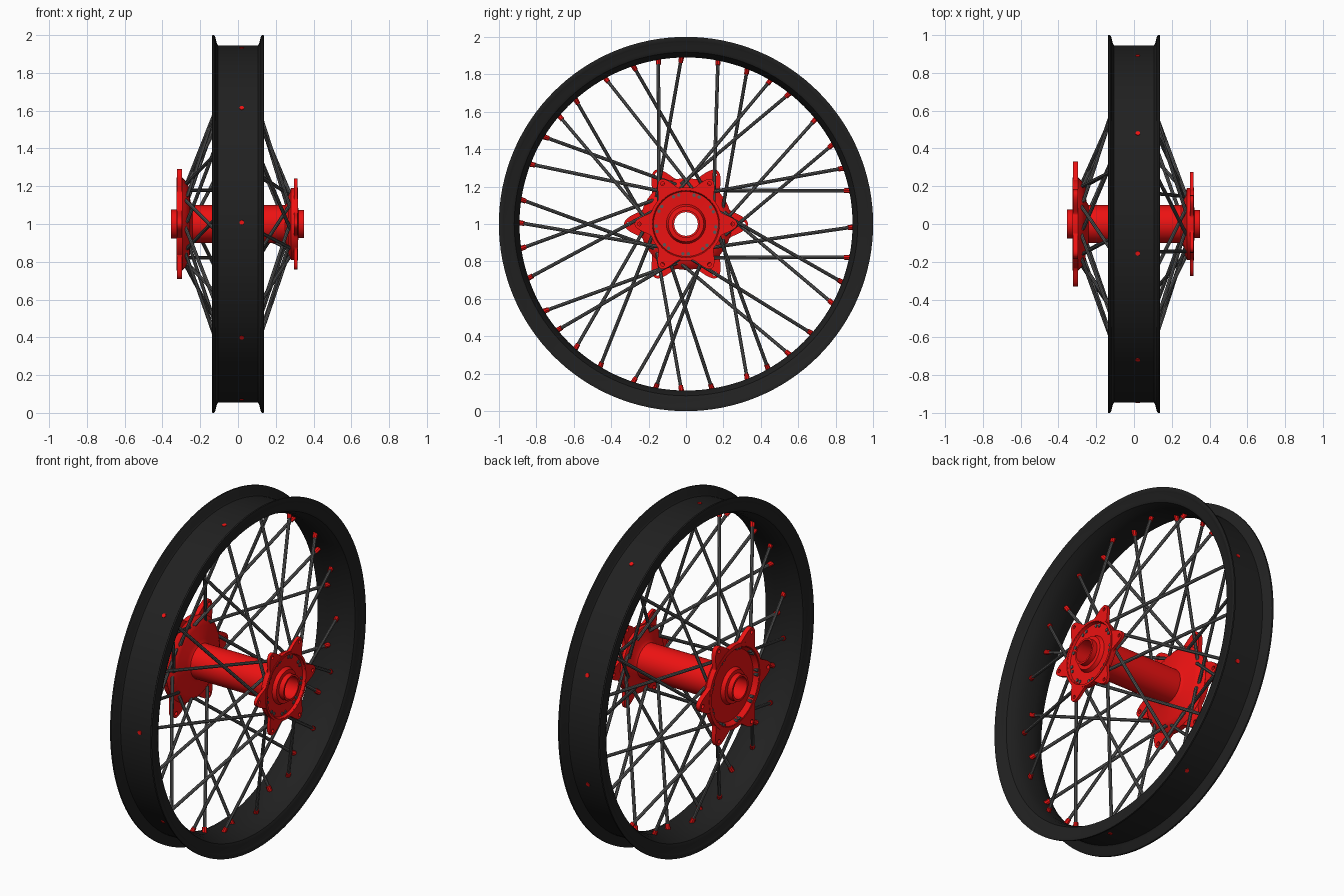
import bpy, bmesh
from math import sin, cos, radians, pi
from mathutils import Vector

if "Cube" in bpy.data.objects:
    bpy.data.objects.remove(bpy.data.objects["Cube"])


def material(name, rgb):
    m = bpy.data.materials.new(name)
    m.diffuse_color = (*rgb, 1)
    m.use_nodes = True
    m.node_tree.nodes["Principled BSDF"].inputs["Base Color"].default_value = m.diffuse_color
    return m


BLACK = material("black_alloy", (0.015, 0.015, 0.015))
RED = material("red_anodised", (0.85, 0.006, 0.006))
STEEL = material("spoke_steel", (0.1, 0.1, 0.1))


def polar(x, r, deg):
    """Point on the wheel: x along the axle, angle measured from +y towards +z."""
    a = radians(deg)
    return Vector((x, r * cos(a), 1 + r * sin(a)))


def finish(obj, mat, angle=35):
    obj.data.materials.clear()
    obj.data.materials.append(mat)
    bpy.ops.object.select_all(action='DESELECT')
    bpy.context.view_layer.objects.active = obj
    obj.select_set(True)
    bpy.ops.object.shade_smooth_by_angle(angle=radians(angle))


def from_bmesh(name, bm, mat):
    bmesh.ops.recalc_face_normals(bm, faces=bm.faces)
    me = bpy.data.meshes.new(name)
    bm.to_mesh(me)
    bm.free()
    obj = bpy.data.objects.new(name, me)
    bpy.context.collection.objects.link(obj)
    finish(obj, mat)


def lathe(name, profile, seg, mat):
    """Revolve a closed (x, radius) profile about the axle."""
    bm = bmesh.new()
    rings = [[bm.verts.new(polar(x, r, 360 * i / seg)) for x, r in profile] for i in range(seg)]
    n = len(profile)
    for i in range(seg):
        a, b = rings[i], rings[(i + 1) % seg]
        for j in range(n):
            k = (j + 1) % n
            bm.faces.new((a[j], a[k], b[k], b[j]))
    from_bmesh(name, bm, mat)


def rod(bm, p, q, r, seg=8, r2=None):
    """Add a cylinder between two points."""
    d = q - p
    m = d.to_track_quat('Z', 'Y').to_matrix().to_4x4()
    m.translation = (p + q) / 2
    bmesh.ops.create_cone(bm, cap_ends=True, segments=seg, radius1=r,
                          radius2=r if r2 is None else r2, depth=d.length, matrix=m)


def lobed_plate(name, x0, x1, base, tip, bore, hole_r):
    """Six-lobed mounting plate with a bolt hole in each lobe."""
    cu = bpy.data.curves.new(name, 'CURVE')
    cu.dimensions = '2D'
    cu.fill_mode = 'BOTH'
    cu.extrude = (x1 - x0) / 2

    def loop(pts):
        s = cu.splines.new('POLY')
        s.points.add(len(pts) - 1)
        for sp, (u, v) in zip(s.points, pts):
            sp.co = (u, v, 0, 1)
        s.use_cyclic_u = True

    def circle(c, r, n):
        loop([(c[0] + r * cos(2 * pi * i / n), c[1] + r * sin(2 * pi * i / n)) for i in range(n)])

    outline = []
    for i in range(180):
        off = abs((i * 2 + 30) % 60 - 30)
        w = max(0, 1 - off / 20)
        r = base + (tip - base) * w * w * (3 - 2 * w)
        outline.append((r * cos(radians(i * 2)), r * sin(radians(i * 2))))
    loop(outline)
    circle((0, 0), bore, 64)
    for i in range(6):
        a = i * pi / 3
        circle(((tip - 0.026) * cos(a), (tip - 0.026) * sin(a)), hole_r, 12)
    obj = bpy.data.objects.new(name, cu)
    bpy.context.collection.objects.link(obj)
    obj.location = ((x0 + x1) / 2, 0, 1)
    obj.rotation_euler = (pi / 2, 0, pi / 2)
    bpy.ops.object.select_all(action='DESELECT')
    bpy.context.view_layer.objects.active = obj
    obj.select_set(True)
    bpy.ops.object.convert(target='MESH')
    finish(bpy.context.view_layer.objects.active, RED)


# Rim: symmetric half profile mirrored across x = 0
half = [(0.105, 0.945), (0.112, 0.955), (0.120, 0.990), (0.127, 1.0), (0.136, 1.0), (0.138, 0.992),
        (0.134, 0.975), (0.130, 0.968), (0.130, 0.935), (0.122, 0.918), (0.085, 0.900), (0.040, 0.890)]
lathe("rim", half + [(-x, r) for x, r in reversed(half)], 128, BLACK)

# Hub: hollow tube with a large dished flange on the left and a small one on the right
hub = [(-0.355, 0.063), (-0.355, 0.076), (-0.325, 0.076), (-0.322, 0.095), (-0.300, 0.105),
       (-0.295, 0.205), (-0.325, 0.225), (-0.325, 0.245), (-0.295, 0.245), (-0.275, 0.225),
       (-0.258, 0.195), (-0.252, 0.120), (-0.240, 0.100),
       (0.250, 0.100), (0.262, 0.115), (0.266, 0.155), (0.280, 0.190), (0.318, 0.193),
       (0.318, 0.180), (0.300, 0.174), (0.297, 0.105), (0.318, 0.095), (0.320, 0.074),
       (0.350, 0.074), (0.350, 0.063)]
lathe("hub", hub, 64, RED)

# Mounting plates
lobed_plate("left_disc_mount", -0.323, -0.296, 0.242, 0.332, 0.22, 0.012)
lobed_plate("right_disc_mount", 0.296, 0.314, 0.196, 0.275, 0.178, 0.010)

# Spokes: nine groups of four -> (rim angle, side, hub angle shift)
pattern = [(0, 1, 55), (9, -1, -45), (19.5, 1, -55), (32, -1, 45)]
spokes, nipples = bmesh.new(), bmesh.new()
for k in range(9):
    for off, side, shift in pattern:
        ang = 179.5 + 40 * k + off
        stagger = 0.006 if shift > 0 else -0.006
        x, r, face = (0.276, 0.160, 0.304) if side > 0 else (-0.274, 0.215, -0.320)
        hub_pt = polar(x + stagger, r, ang + shift)
        rim_pt = polar(0.02 * side, 0.895, ang)
        d = (rim_pt - hub_pt).normalized()
        rod(spokes, hub_pt, rim_pt, 0.0095)
        # bent end and head showing through the flange
        rod(spokes, hub_pt, polar(face, r, ang + shift), 0.0095)
        # nipple at the rim
        rod(nipples, rim_pt - d * 0.032, rim_pt + d * 0.012, 0.013, 8, 0.015)
        # nipple head reaching the rim bed
        if off == 0:
            rod(nipples, polar(0.02, 0.93, ang), polar(0.02, 0.948, ang), 0.016, 10, 0.012)
from_bmesh("spokes", spokes, STEEL)
from_bmesh("spoke_nipples", nipples, RED)
